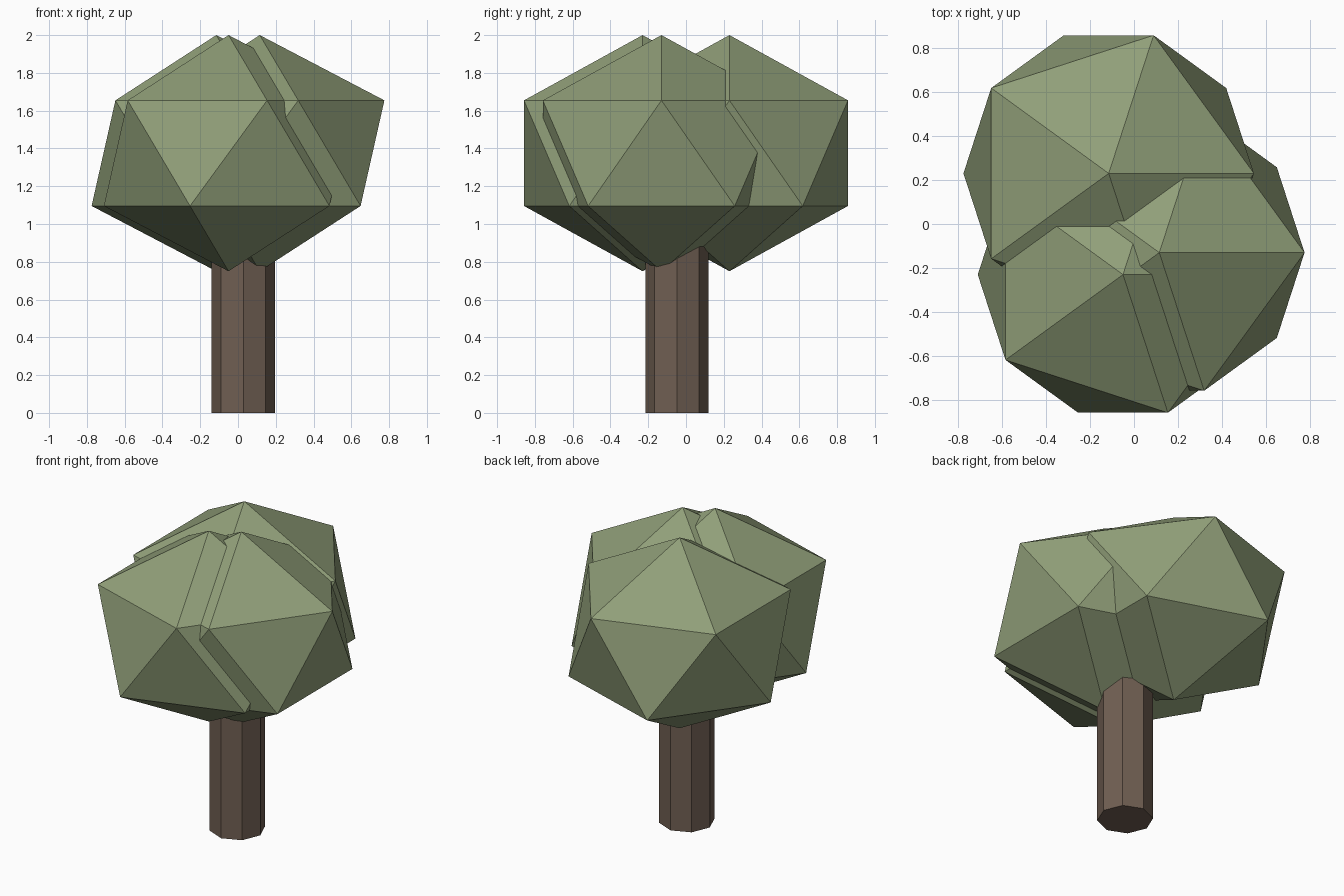
import bpy
import bmesh
from mathutils import Matrix

if "Cube" in bpy.data.objects:
    bpy.data.objects.remove(bpy.data.objects["Cube"])


def material(name, rgb):
    mat = bpy.data.materials.new(name)
    mat.diffuse_color = (*rgb, 1.0)
    mat.use_nodes = True
    mat.node_tree.nodes["Principled BSDF"].inputs["Base Color"].default_value = mat.diffuse_color
    return mat


def add_object(name, bm, location, mat):
    mesh = bpy.data.meshes.new(name)
    bm.to_mesh(mesh)
    bm.free()
    mesh.materials.append(mat)
    obj = bpy.data.objects.new(name, mesh)
    obj.location = location
    bpy.context.collection.objects.link(obj)
    return obj


leaf_green = material("leaf green", (0.28, 0.345, 0.19))
bark_brown = material("bark brown", (0.16, 0.113, 0.084))

# Crown: three overlapping, slightly flattened icosahedra
CROWN_SCALE = Matrix.Diagonal((0.738, 0.738, 0.625, 1.0))
clumps = {
    "back_leaf_clump": (-0.115, 0.23),
    "right_leaf_clump": (0.115, -0.13),
    "front_leaf_clump": (-0.05, -0.23),
}
for name, (x, y) in clumps.items():
    bm = bmesh.new()
    bmesh.ops.create_icosphere(bm, subdivisions=1, radius=1.0, matrix=CROWN_SCALE)
    add_object(name, bm, (x, y, 1.375), leaf_green)

# Trunk: eight-sided post running up into the crown
TRUNK_HEIGHT = 1.25
bm = bmesh.new()
bmesh.ops.create_cone(bm, cap_ends=True, segments=8, radius1=0.167,
                      radius2=0.167, depth=TRUNK_HEIGHT)
add_object("trunk", bm, (0.028, -0.048, TRUNK_HEIGHT / 2), bark_brown)
